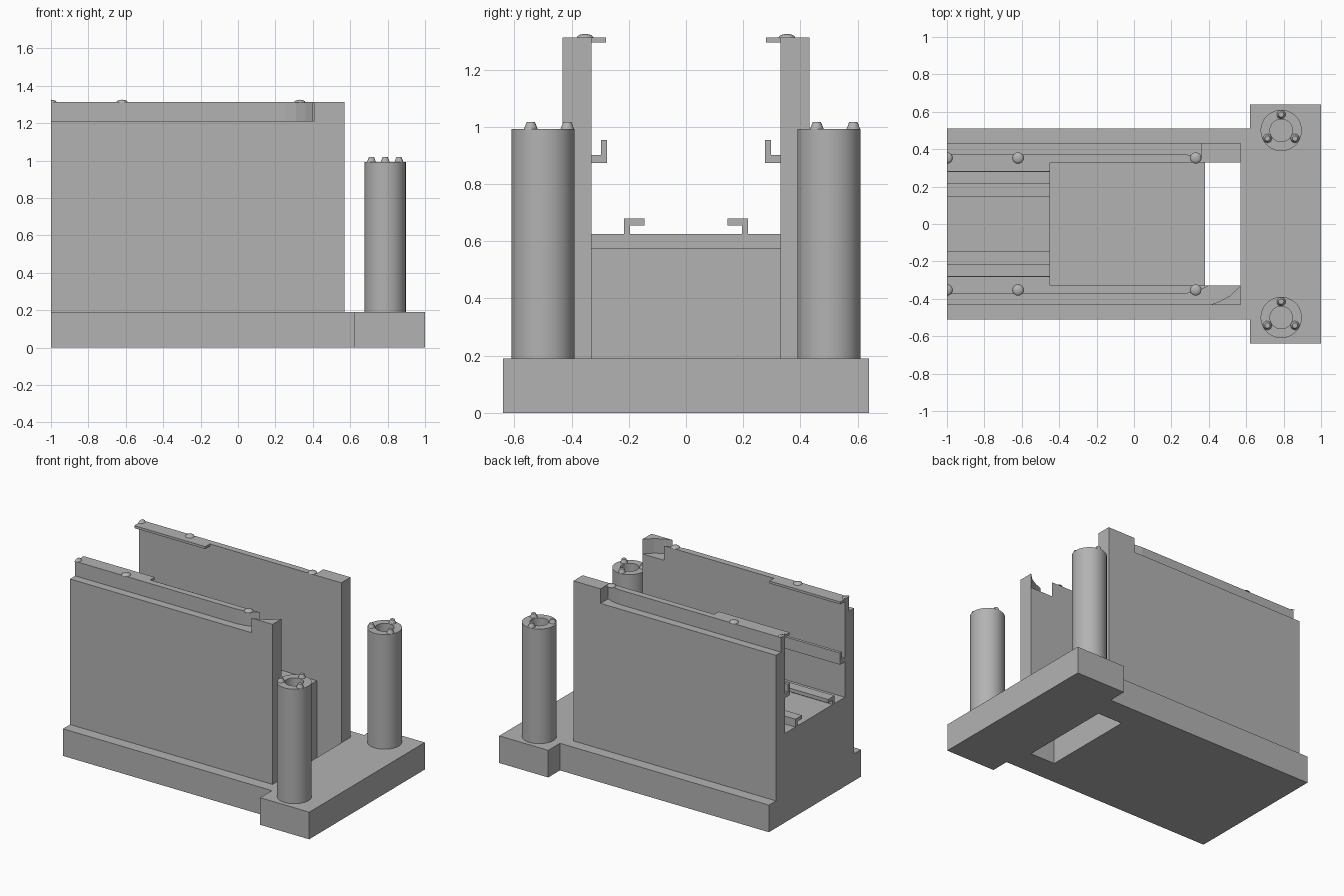
import bpy, bmesh, math

if "Cube" in bpy.data.objects:
    bpy.data.objects.remove(bpy.data.objects["Cube"])

grey = bpy.data.materials.new("plain grey")
grey.diffuse_color = (0.45, 0.45, 0.45, 1)
grey.use_nodes = True
grey.node_tree.nodes["Principled BSDF"].inputs["Base Color"].default_value = grey.diffuse_color


def finish(name, bm):
    bmesh.ops.remove_doubles(bm, verts=bm.verts, dist=1e-5)
    bmesh.ops.recalc_face_normals(bm, faces=bm.faces)
    me = bpy.data.meshes.new(name)
    bm.to_mesh(me)
    bm.free()
    me.materials.append(grey)
    ob = bpy.data.objects.new(name, me)
    bpy.context.collection.objects.link(ob)
    return ob


def prism(name, pts, z0, z1, side=1):
    """Extrude an outline in the xy plane from z0 to z1."""
    bm = bmesh.new()
    face = bm.faces.new([bm.verts.new((x, y * side, z0)) for x, y in pts])
    ext = bmesh.ops.extrude_face_region(bm, geom=[face])["geom"]
    for v in ext:
        if isinstance(v, bmesh.types.BMVert):
            v.co.z = z1
    return finish(name, bm)


def box(name, x0, x1, y0, y1, z0, z1, side=1):
    return prism(name, [(x0, y0), (x1, y0), (x1, y1), (x0, y1)], z0, z1, side)


def bar(name, pts, x0, x1, side=1):
    """Extrude a yz cross-section along x."""
    bm = bmesh.new()
    face = bm.faces.new([bm.verts.new((x0, y * side, z)) for y, z in pts])
    ext = bmesh.ops.extrude_face_region(bm, geom=[face])["geom"]
    for v in ext:
        if isinstance(v, bmesh.types.BMVert):
            v.co.x = x1
    return finish(name, bm)


def lathe(name, profile, cx, cy, steps, start=0.0, sweep=2 * math.pi):
    """Turn an (r, z) profile around a vertical axis."""
    bm = bmesh.new()
    rings = []
    for i in range(steps + 1):
        a = start + sweep * i / steps
        rings.append([bm.verts.new((cx + r * math.cos(a), cy + r * math.sin(a), z))
                      for r, z in profile])
    for a, b in zip(rings, rings[1:]):
        for j in range(len(profile) - 1):
            bm.faces.new((a[j], b[j], b[j + 1], a[j + 1]))
    bmesh.ops.dissolve_degenerate(bm, edges=bm.edges, dist=1e-6)
    ob = finish(name, bm)
    bpy.ops.object.select_all(action='DESELECT')
    bpy.context.view_layer.objects.active = ob
    ob.select_set(True)
    bpy.ops.object.shade_smooth_by_angle(angle=math.radians(35))
    return ob


def cut(ob, cutter):
    mod = ob.modifiers.new("cut", 'BOOLEAN')
    mod.operation = 'DIFFERENCE'
    mod.solver = 'EXACT'
    mod.object = cutter
    cutter.hide_render = True
    cutter.hide_set(True)


# T-shaped base with a slot through it
base = prism("base", [(-1, -.51), (.62, -.51), (.62, -.64), (1, -.64),
                      (1, .64), (.62, .64), (.62, .51), (-1, .51)], 0, .19)
cut(base, box("slot_cutter", .38, .57, -.33, .33, -.1, .3))

# stepped floor block between the walls (xz profile)
bm = bmesh.new()
prof = [(-1, .19), (.38, .19), (.38, .575), (-.45, .575), (-.45, .625), (-1, .625)]
f = bm.faces.new([bm.verts.new((x, -.33, z)) for x, z in prof])
for v in bmesh.ops.extrude_face_region(bm, geom=[f])["geom"]:
    if isinstance(v, bmesh.types.BMVert):
        v.co.y = .33
finish("floor_block", bm)

# channel outlines along the wall tops; the front one curves inward
rail_edge = [(-1.1, .45), (-1.1, .375), (.25, .375), (.31, .367), (.36, .35)]
front_channel = rail_edge + [(.40, .33), (.40, .30), (.60, .30), (.57, .33),
                             (.515, .382), (.46, .413), (.40, .435), (.40, .45)]
back_channel = rail_edge + [(.36, .45)]

for side, label, channel in ((-1, "front", front_channel), (1, "back", back_channel)):
    # side wall with its channel
    wall = box(label + "_wall", -1, .57, .33, .432, .19, 1.312, side)
    cut(wall, prism(label + "_channel_cutter", channel, 1.21, 1.4, side))

    # top lip, angle bracket and floor hook rail
    box(label + "_top_lip", -1, -.45, .28, .33, 1.295, 1.312, side)
    bar(label + "_bracket", [(.33, .873), (.277, .873), (.277, .955), (.298, .955),
                             (.298, .902), (.33, .902)], -1, -.45, side)
    bar(label + "_floor_hook", [(.217, .625), (.217, .68), (.145, .68), (.145, .655),
                                (.195, .655), (.195, .625)], -1, -.45, side)

    # small domes on the rail, the end one halved
    dome = [(.03 * math.cos(t * math.pi / 8), 1.311 + .014 * math.sin(t * math.pi / 8))
            for t in range(5)]
    for x in (-1, -.62, .33):
        half = x == -1
        lathe(label + "_dome", dome, x, side * .353, 20,
              -math.pi / 2 if half else 0, math.pi if half else 2 * math.pi)

    # hollow-topped post with three pegs
    cx, cy = .787, side * .5
    lathe(label + "_post", [(0, .19), (.11, .19), (.11, .993), (.06, .993),
                            (.06, .85), (0, .85)], cx, cy, 48)
    for k in range(3):
        a = math.pi / 2 + k * 2 * math.pi / 3
        lathe(label + "_peg", [(.024, .992), (.014, 1.018), (0, 1.018)],
              cx + .085 * math.cos(a), cy + .085 * math.sin(a), 20)
